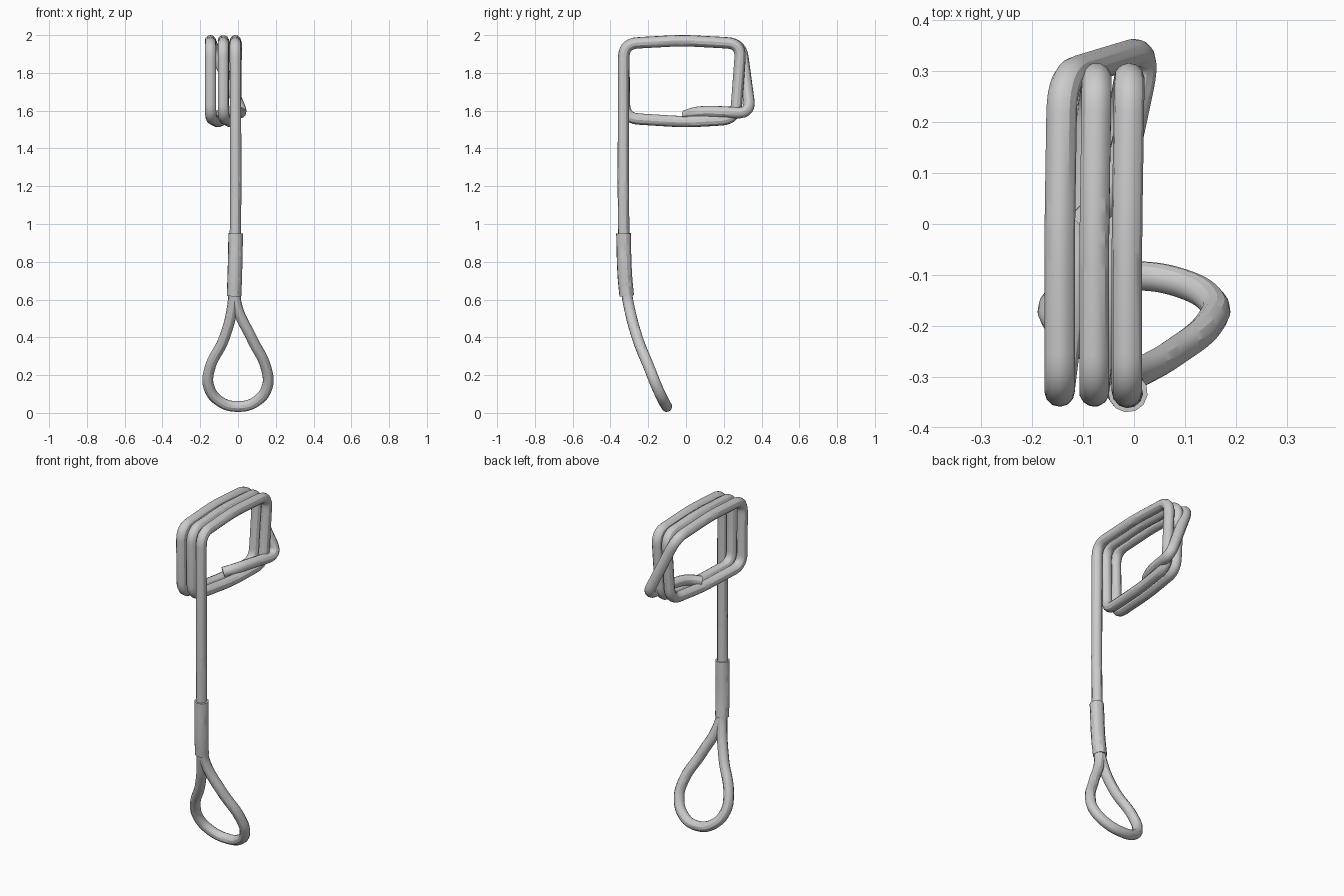
import bpy
from mathutils import Vector

if "Cube" in bpy.data.objects:
    bpy.data.objects.remove(bpy.data.objects["Cube"])


def tube(name, pts, radius, smooth_path=False):
    """Round tube along a path, converted to a smooth-shaded mesh."""
    cu = bpy.data.curves.new(name, 'CURVE')
    cu.dimensions = '3D'
    cu.bevel_depth = radius
    cu.bevel_resolution = 4
    cu.resolution_u = 10
    cu.use_fill_caps = True
    if smooth_path:
        sp = cu.splines.new('BEZIER')
        sp.bezier_points.add(len(pts) - 1)
        for bp, p in zip(sp.bezier_points, pts):
            bp.co = p
            bp.handle_left_type = bp.handle_right_type = 'AUTO'
    else:
        sp = cu.splines.new('POLY')
        sp.points.add(len(pts) - 1)
        for q, p in zip(sp.points, pts):
            q.co = (*p, 1)
    ob = bpy.data.objects.new(name, cu)
    bpy.context.collection.objects.link(ob)
    bpy.ops.object.select_all(action='DESELECT')
    ob.select_set(True)
    bpy.context.view_layer.objects.active = ob
    bpy.ops.object.convert(target='MESH')
    bpy.ops.object.shade_smooth_by_angle()
    return ob


def fillet(pts, r, steps=7):
    """Round every corner of a polyline."""
    pts = [Vector(p) for p in pts]
    out = [pts[0]]
    for a, b, c in zip(pts, pts[1:], pts[2:]):
        p = b + (a - b).normalized() * min(r, (a - b).length * 0.45)
        q = b + (c - b).normalized() * min(r, (c - b).length * 0.45)
        for i in range(steps + 1):
            t = i / steps
            out.append(p * (1 - t) ** 2 + b * 2 * t * (1 - t) + q * t * t)
    return out + [pts[-1]]


# Rope: straight rise from the sleeve, then three wraps
path = [(-0.02, -0.318, 0.63), (-0.015, -0.328, 0.8), (-0.012, -0.332, 1.2)]
wraps = [-0.014, -0.078, -0.146]
for i, x in enumerate(wraps):
    path += [(x, -0.33, 1.955), (x, -0.02, 1.972), (x + 0.005, 0.292, 1.955)]
    if i < 2:
        n = wraps[i + 1]
        path += [(x, 0.262, 1.555), (x * 0.6 + n * 0.4, 0.0, 1.54),
                 (n, -0.325, 1.56)]
# Free end crosses behind the wraps and tucks inside
path += [(0.025, 0.342, 1.585), (-0.02, 0.13, 1.597),
         (-0.05, 0.05, 1.592), (-0.10, 0.0, 1.575)]
tube("coiled_rope", fillet(path, 0.075), 0.03)

# Crimp sleeve
tube("sleeve", [(-0.021, -0.314, 0.62), (-0.017, -0.324, 0.73),
                (-0.012, -0.331, 0.95)], 0.039, True)

# Teardrop loop
half = [(0.02, -0.325, 0.68), (0.008, -0.308, 0.58), (0.075, -0.255, 0.39),
        (0.148, -0.195, 0.24), (0.155, -0.155, 0.14), (0.095, -0.117, 0.06)]
left = [(-x, y, z) for x, y, z in reversed(half)]
loop = half + [(0, -0.102, 0.034)] + left
loop[0], loop[-1] = (-0.012, -0.32, 0.68), (-0.024, -0.32, 0.68)
loop[1], loop[-2] = (-0.009, -0.305, 0.58), (-0.027, -0.305, 0.58)
tube("end_loop", loop, 0.029, True)
